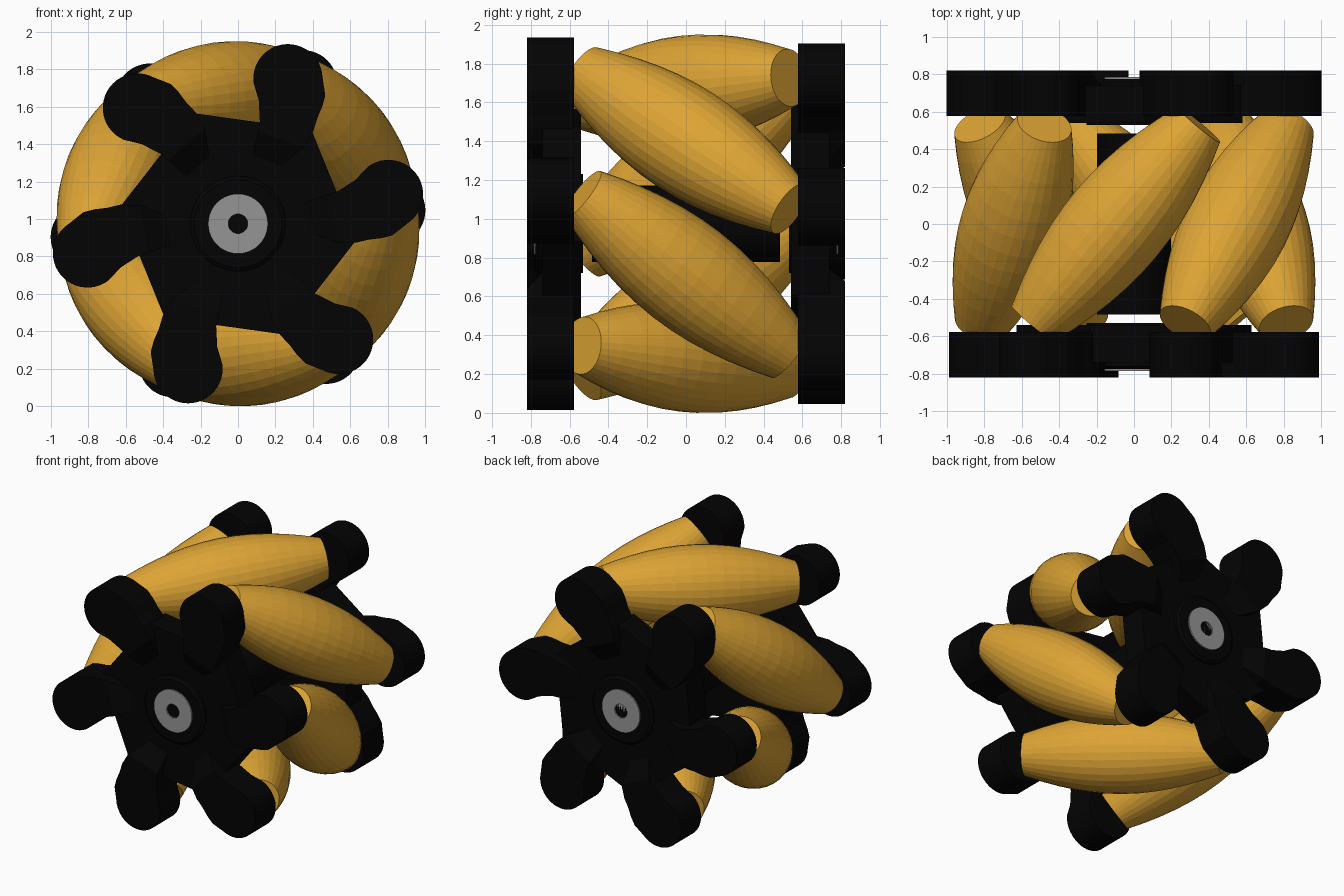
import bpy, bmesh
from math import sin, cos, radians, sqrt
from mathutils import Matrix, Vector

if "Cube" in bpy.data.objects:
    bpy.data.objects.remove(bpy.data.objects["Cube"])

CZ = 0.975                      # height of the wheel axle
FRONT = 11                      # angle of the first front arm
MID = 98                        # angle of the top roller
TILT = radians(40)              # roller tilt from the axle


def material(name, rgb):
    m = bpy.data.materials.new(name)
    m.diffuse_color = (*rgb, 1)
    m.use_nodes = True
    m.node_tree.nodes["Principled BSDF"].inputs["Base Color"].default_value = m.diffuse_color
    return m


BLACK = material("black_plastic", (0.001, 0.001, 0.001))
AMBER = material("amber_rubber", (0.72, 0.37, 0.035))
GREY = material("grey_metal", (0.3, 0.3, 0.3))


def finish(name, bm, mat, matrix=Matrix()):
    bm.transform(Matrix.Translation((0, 0, CZ)) @ matrix)
    bmesh.ops.recalc_face_normals(bm, faces=bm.faces)
    me = bpy.data.meshes.new(name)
    bm.to_mesh(me)
    bm.free()
    me.materials.append(mat)
    ob = bpy.data.objects.new(name, me)
    bpy.context.collection.objects.link(ob)
    return ob


def turn(p, deg):
    c, s = cos(radians(deg)), sin(radians(deg))
    return (p[0] * c - p[1] * s, p[0] * s + p[1] * c)


def prism(bm, pts, y0, y1, deg=0):
    """Extrude an x-z outline; y0 and y1 may be functions of local x."""
    def at(y, x):
        return y(x) if callable(y) else y
    rings = []
    for y in (y0, y1):
        ring = []
        for p in pts:
            x, z = turn(p, deg)
            ring.append(bm.verts.new((x, at(y, p[0]), z)))
        rings.append(ring)
    a, b = rings
    bm.faces.new(a)
    bm.faces.new(b[::-1])
    n = len(pts)
    for i in range(n):
        j = (i + 1) % n
        bm.faces.new((a[i], a[j], b[j], b[i]))


def circle(r, n=40):
    return [turn((r, 0), 360 * i / n) for i in range(n)]


def lathe(bm, profile, n):
    """Spin (radius, y) points around the y axis, capping both ends."""
    rings = [[bm.verts.new((x, y, z)) for x, z in circle(r, n)] for r, y in profile]
    for p, q in zip(rings, rings[1:]):
        for i in range(n):
            j = (i + 1) % n
            bm.faces.new((p[i], p[j], q[j], q[i]))
    bm.faces.new(rings[0])
    bm.faces.new(rings[-1][::-1])


# One arm outline along +x: rounded lobe, then a ramp falling to the hub
lobe = [(0.50, -0.20), (0.60, -0.22), (0.67, -0.217), (0.74, -0.222), (0.80, -0.218)]
lobe += [(0.82 + 0.185 * cos(radians(a)), 0.185 * sin(radians(a))) for a in range(-68, 117, 8)]
lobe += [(0.66, 0.11), (0.556, 0.068), (0.50, 0.06)]
ramp = [(0.37, 0.045), (0.37, -0.12), (0.50, -0.20), (0.50, 0.06)]


def ramp_y(x):
    return -0.82 if x > 0.45 else -0.74


# Two identical side plates, the back one flipped about the top roller
axis = Vector((cos(radians(MID)), 0, sin(radians(MID))))
flip = Matrix.Rotation(radians(180), 4, axis)
for side, mat in (("front", Matrix()), ("back", flip)):
    bm = bmesh.new()
    hub = []
    for k in range(6):
        a = FRONT + 60 * k
        hub += [turn((0.60, -0.21), a), turn((0.55, 0.066), a)]
        prism(bm, lobe, -0.82, -0.578, a)
        prism(bm, ramp, ramp_y, -0.578, a)
    prism(bm, hub, -0.74, -0.54)
    finish(side + "_plate_with_arms", bm, BLACK, mat)
    # Raised boss around the axle end
    bm = bmesh.new()
    lathe(bm, [(0.255, -0.53), (0.255, -0.76), (0.235, -0.775), (0.16, -0.775)], 40)
    finish(side + "_hub_boss", bm, BLACK, mat)
    # Metal axle cap with a shallow centre dimple
    bm = bmesh.new()
    lathe(bm, [(0.16, -0.70), (0.16, -0.785), (0.052, -0.785), (0.052, -0.775)], 40)
    finish(side + "_axle_cap", bm, GREY, mat)

# Central spacer between the plates
bm = bmesh.new()
prism(bm, circle(0.197), -0.485, 0.485)
finish("hub_spacer", bm, BLACK)

# Barrel rollers whose outer edge follows the wheel circle
RC, R, L = 0.697, 0.977, 0.695
profile = []
for i in range(13):
    s = L * (i / 6 - 1)
    profile.append((R - sqrt(RC * RC + (s * sin(TILT)) ** 2), s))
for k in range(6):
    c = radians(MID + 60 * k)
    radial = Vector((cos(c), 0, sin(c)))
    bm = bmesh.new()
    lathe(bm, profile, 32)
    m = Matrix.Translation(radial * RC) @ Matrix.Rotation(-c, 4, 'Y')
    m = m @ Matrix.Rotation(-TILT, 4, 'X')
    finish("roller_%d" % (k + 1), bm, AMBER, m)
